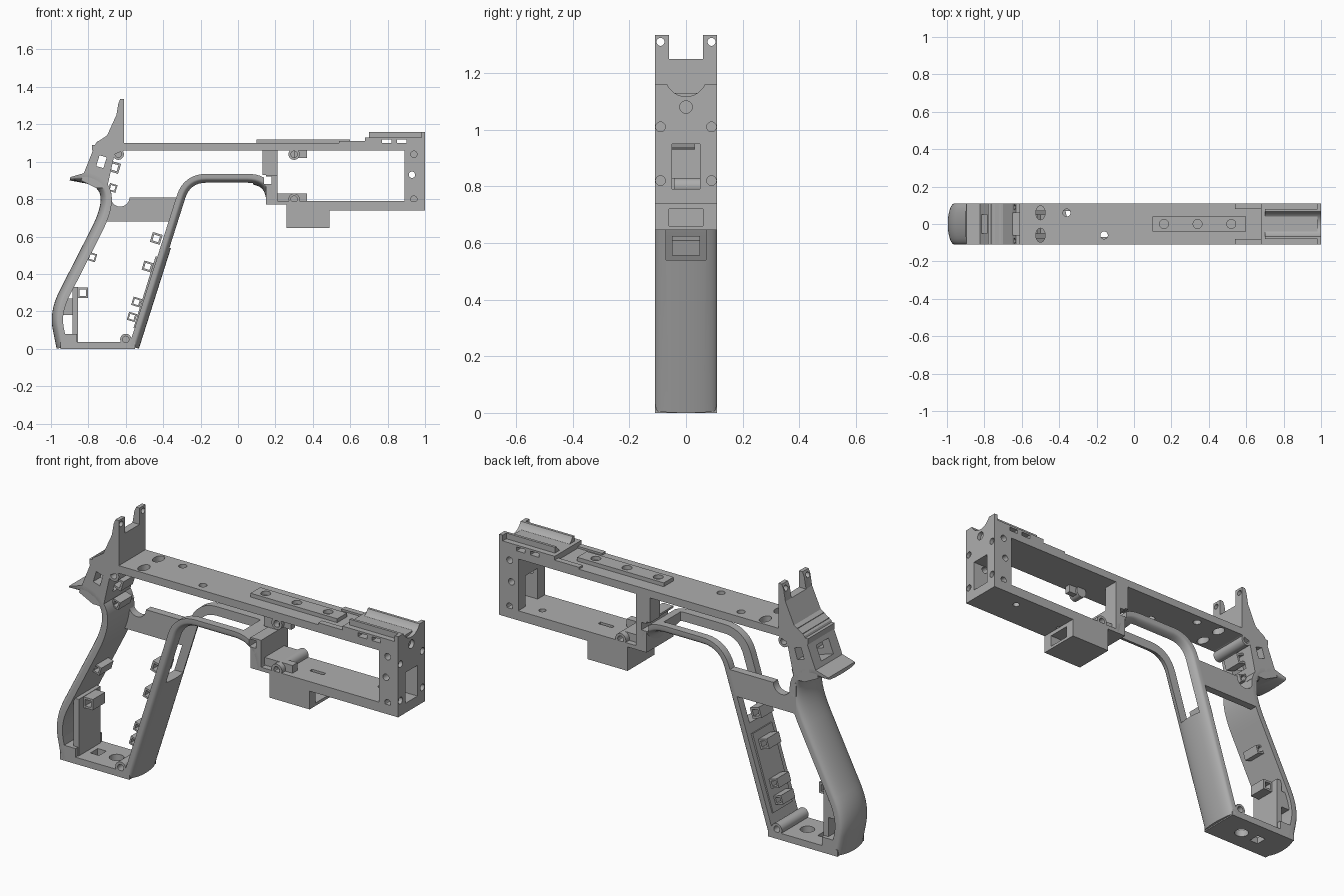
import bpy, bmesh, math
from mathutils import Matrix, Vector

if "Cube" in bpy.data.objects:
    bpy.data.objects.remove(bpy.data.objects["Cube"])

# Shared levels and widths
HALF = .11
FULL = (-HALF, HALF)
THROUGH = (-1, 1)
SLOT = (-.07, .07)
RAIL_BOTTOM, RAIL_TOP, TROUGH_TOP = 1.06, 1.1, 1.16
BEAM_TOP = .93
LOW_BOTTOM, LOW_TOP = .74, .79
WALL_BACK, WALL_FACE, FRONT = .89, .98, 1
SCREW_LEVELS = (.8, 1.04)
BOSS, SCREW = .03, .017
SIDES = (-1, 1)

grey = bpy.data.materials.new("matte grey")
grey.use_nodes = True
colour = (.42, .42, .42, 1)
grey.diffuse_color = colour
grey.node_tree.nodes["Principled BSDF"].inputs["Base Color"].default_value = colour


def finish(name, bm):
    bmesh.ops.recalc_face_normals(bm, faces=bm.faces)
    mesh = bpy.data.meshes.new(name)
    bm.to_mesh(mesh)
    bm.free()
    mesh.materials.append(grey)
    part = bpy.data.objects.new(name, mesh)
    bpy.context.collection.objects.link(part)
    return part


def box(name, x, z, y=FULL, tilt=0):
    """Box between the given limits, optionally leaning about y."""
    low, high = Vector((x[0], y[0], z[0])), Vector((x[1], y[1], z[1]))
    place = Matrix.Translation((low + high) / 2) @ Matrix.Rotation(tilt, 4, 'Y')
    bm = bmesh.new()
    bmesh.ops.create_cube(bm, size=1, matrix=place @ Matrix.Diagonal((*(high - low), 1)))
    return finish(name, bm)


def rod(name, position, radius, length, axis='Y', stretch=1):
    turns = {'X': Matrix.Rotation(math.pi / 2, 4, 'Y'),
             'Y': Matrix.Rotation(math.pi / 2, 4, 'X'), 'Z': Matrix()}
    place = Matrix.Translation(position) @ turns[axis] @ Matrix.Diagonal((1, stretch, 1, 1))
    bm = bmesh.new()
    bmesh.ops.create_cone(bm, cap_ends=True, segments=28, radius1=radius, radius2=radius,
                          depth=length, matrix=place)
    return finish(name, bm)


def slab(name, outline, y=FULL):
    """Side profile extruded across the width."""
    bm = bmesh.new()
    face = bm.faces.new([bm.verts.new((px, y[0], pz)) for px, pz in outline])
    extruded = bmesh.ops.extrude_face_region(bm, geom=[face])["geom"]
    verts = [item for item in extruded if isinstance(item, bmesh.types.BMVert)]
    bmesh.ops.translate(bm, vec=(0, y[1] - y[0], 0), verts=verts)
    return finish(name, bm)


def cut(part, *cutters):
    bpy.context.view_layer.objects.active = part
    for cutter in cutters:
        cutter.hide_render = True
        modifier = part.modifiers.new("cut", 'BOOLEAN')
        modifier.operation, modifier.solver = 'DIFFERENCE', 'EXACT'
        modifier.object = cutter
        bpy.ops.object.modifier_apply(modifier=modifier.name)
        bpy.data.objects.remove(cutter)
    return part


def screw_holes(x, z):
    return [rod("screw_hole", (x, side * HALF, z), SCREW, HALF) for side in SIDES]


def screw_boss(name, x, z):
    return cut(rod(name, (x, 0, z), BOSS, HALF * 2), *screw_holes(x, z))


def rounded_path(corners, fillet):
    """Polyline whose inner corners become short quadratic curves."""
    points = [Vector(corner) for corner in corners]
    path = [points[0]]
    for before, here, after in zip(points, points[1:], points[2:]):
        arms = [other - here for other in (before, after)]
        start, end = [here + arm * min(fillet / arm.length, .49) for arm in arms]
        for step in range(9):
            t = step / 8
            path.append(start.lerp(here, t).lerp(here.lerp(end, t), t))
    return path + [points[-1]]


def strap(name, corners, thickness, fillet, inward, tip=1):
    """Sweep a section that is flat inside and elliptical outside along a path."""
    path = rounded_path(corners, fillet)
    bm = bmesh.new()
    rings = []
    for index, point in enumerate(path):
        last = index == len(path) - 1
        along = (path[min(index + 1, len(path) - 1)] - path[max(index - 1, 0)]).normalized()
        normal = Vector((along.y, -along.x)) * inward
        deep = thickness * (tip if last else 1)
        curve = deep * .6
        section = [(deep, -HALF)]
        for step in range(17):
            angle = math.pi * (step / 16 - .5)
            section.append((curve * (1 - math.cos(angle)), HALF * math.sin(angle)))
        section.append((deep, HALF))
        ring = []
        for depth, across in section:
            spot = point + normal * depth
            ring.append(bm.verts.new((spot.x, across, spot.y)))
        rings.append(ring)
    for ring, following in zip(rings, rings[1:]):
        for i in range(len(ring)):
            j = i - 1
            bm.faces.new((ring[j], ring[i], following[i], following[j]))
    bm.faces.new(rings[0])
    bm.faces.new(rings[-1])
    return finish(name, bm)


# Top rail with drilled holes and elongated slots
top_rail = box("top_rail", (-.62, WALL_FACE), (RAIL_BOTTOM, RAIL_TOP))
cut(top_rail, *[rod("drill", (x, y, RAIL_TOP), .02, HALF, 'Z') for x, y in ((-.36, .06), (-.16, -.06))])
cut(top_rail, *[rod("slot", (-.5, side * .06, RAIL_TOP), .025, HALF, 'Z', 1.5) for side in SIDES])
strip = box("mounting_strip", (.1, .6), (RAIL_TOP, 1.12), (-.04, .04))
cut(strip, *[rod("drill", (.16 + i * .18, 0, RAIL_TOP), .024, HALF, 'Z') for i in range(3)])
for y in ((-HALF, -.08), (.08, HALF)):
    box("strip_side_pad", (.54, .7), (RAIL_TOP, 1.11), y)

# Raised trough at the front of the rail
trough_base = box("trough_base", (.68, WALL_FACE), (RAIL_TOP, 1.13))
cut(trough_base, *[box("slot", (x, x + .05), (RAIL_TOP, 1.12), THROUGH) for x in (.77, .85)])
trough = box("trough", (.7, WALL_FACE), (1.12, TROUGH_TOP), (-.08, .08))
front_wall = box("front_wall", (WALL_BACK, WALL_FACE), (LOW_BOTTOM, RAIL_TOP))
front_plate = box("front_plate", (WALL_FACE, FRONT), (LOW_BOTTOM, TROUGH_TOP))
for part in (trough, front_plate):
    cut(part, rod("groove", (WALL_BACK, 0, 1.19), .073, 1, 'X'))

# Front end wall with window and screw holes
for part in (front_wall, front_plate):
    cut(part, box("window", (.8, 2), (LOW_TOP, .95), (-.05, .05)))
cut(front_wall, rod("cross_hole", (.93, 0, BEAM_TOP), SCREW, 1))
cut(front_plate, rod("drill", (FRONT, 0, 1.08), .022, HALF, 'X'))
for side in SIDES:
    cut(front_plate, *[rod("drill", (FRONT, side * .09, z), SCREW, HALF, 'X') for z in (.82, 1.01)])
for z in SCREW_LEVELS:
    cut(front_wall, *screw_holes(.94, z))

# Lower rail, lug and screw bosses
lower_rail = box("lower_rail", (.2, WALL_FACE), (LOW_BOTTOM, LOW_TOP))
cut(lower_rail, rod("drill", (.8, .04, LOW_TOP), SCREW, HALF, 'Z'),
    box("slot", (.42, .5), (.7, .9), (-.01, .01)), box("step", (0, .26), (.7, .77), THROUGH))
lug = box("lower_lug", (.26, .49), (.645, LOW_BOTTOM))
cut(lug, box("notch", (.4, .6), (.66, .72), (-.06, .06)))
screw_boss("lower_boss", .3, .8)
upper_boss = rod("upper_boss", (.3, -.08, 1.04), BOSS, .06)
cut(upper_boss, rod("screw_hole", (.3, -HALF, 1.04), SCREW, HALF))
box("lower_boss_tab", (.3, .37), (LOW_TOP, .83), (-.08, -.04))
box("lower_boss_web", (.2, .3), (LOW_TOP, .83), (-.08, .08))
box("upper_boss_tab", (.3, .37), (1.02, RAIL_BOTTOM), (-.09, -.06))

# Front strap and arched beam, slotted down the middle
front_strap = strap("front_strap", [(-.53, 0), (-.25, .88), (.13, .88), (.16, .77)],
                    thickness=.055, fillet=.08, inward=-1)
cut(front_strap, box("slot", (-.5, .08), (.54, 1), SLOT))
beam_end = box("beam_end", (.15, .21), (.77, BEAM_TOP))
for part in (front_strap, beam_end):
    cut(part, box("square_hole", (.14, .18), (.88, .92), THROUGH))
box("rear_side_post", (.13, .21), (BEAM_TOP, RAIL_BOTTOM), (.03, HALF))
LEAN = .3
box("strap_inner_plate", (-.5, -.48), (.1, .5), (-.08, .08), LEAN)

# Back strap ending in a flared tang
strap("back_strap", [(-.97, 0), (-1.01, .2), (-.73, .75), (-.74, .87), (-.9, .9)],
      thickness=.06, fillet=.12, inward=1, tip=.3)

# Butt plate and column inside the grip
butt_plate = box("butt_plate", (-.95, -.55), (0, .035))
cut(butt_plate, rod("drill", (-.7, 0, 0), .035, HALF, 'Z'),
    box("slot", (-.83, -.78), THROUGH, (-.03, .03)))
box("grip_column", (-.885, -.855), (.03, .33), (-.09, .09))
box("grip_column_floor", (-.94, -.86), (.03, .08))
box("grip_column_bridge", (-.94, -.87), (.18, .27), (.03, .09))
for x in (-.905, -.6):
    screw_boss("butt_boss", x, .05)

# Side web with a round relief
web = slab("side_web", [(-.71, .68), (-.37, .68), (-.33, .81), (-.58, .81), (-.71, .84)], (.07, HALF))
cut(web, rod("relief", (-.63, 0, .81), .05, 1))

# Rear body with stepped top, windows and sight ears
body = slab("rear_body", [(-.84, .9), (-.76, RAIL_TOP), (-.7, 1.14), (-.65, 1.25), (-.61, 1.25),
                          (-.61, RAIL_BOTTOM), (-.66, 1.04), (-.7, .86), (-.76, .86)])
cut(body, box("side_window", (-.75, -.71), (.97, 1.03), THROUGH, LEAN),
    box("rear_window", (-.95, -.6), (.95, 1.03), (-.05, .05), LEAN))
for i in range(3):
    x, z = -.78 + i * .03, 1.09 + i * .02
    box("body_step", (x, x + .05), (z - .03, z))
screw_boss("rear_boss", -.64, 1.04)
for side in SIDES:
    ear = slab("sight_ear", [(-.65, 1.25), (-.64, 1.31), (-.63, 1.335), (-.61, 1.335), (-.61, 1.25)],
               sorted((side * .06, side * HALF)))
    cut(ear, rod("drill", (-.62, side * .09, 1.31), .014, HALF, 'X'))


def wire_clip(x, z, half, tilt=LEAN):
    def square(name, reach, y):
        return box(name, (x - reach, x + reach), (z - reach, z + reach), y, tilt)
    cut(square("wire_clip", half, (-.05, .05)), square("hole", half * .6, THROUGH))


# Small square clips around the inside of the grip
for z in (.17, .25, .44, .59):
    wire_clip(z * .31 - .62, z, .02 + z / 80)
wire_clip(-.78, .49, .022)
wire_clip(-.83, .3, .028, 0)
wire_clip(-.66, .97, .028)
wire_clip(-.67, .86, .021)

# Smooth the curved surfaces, keep hard edges
for part in bpy.context.scene.objects:
    part.select_set(part.type == 'MESH')
bpy.context.view_layer.objects.active = body
bpy.ops.object.shade_smooth_by_angle(angle=math.radians(30))
